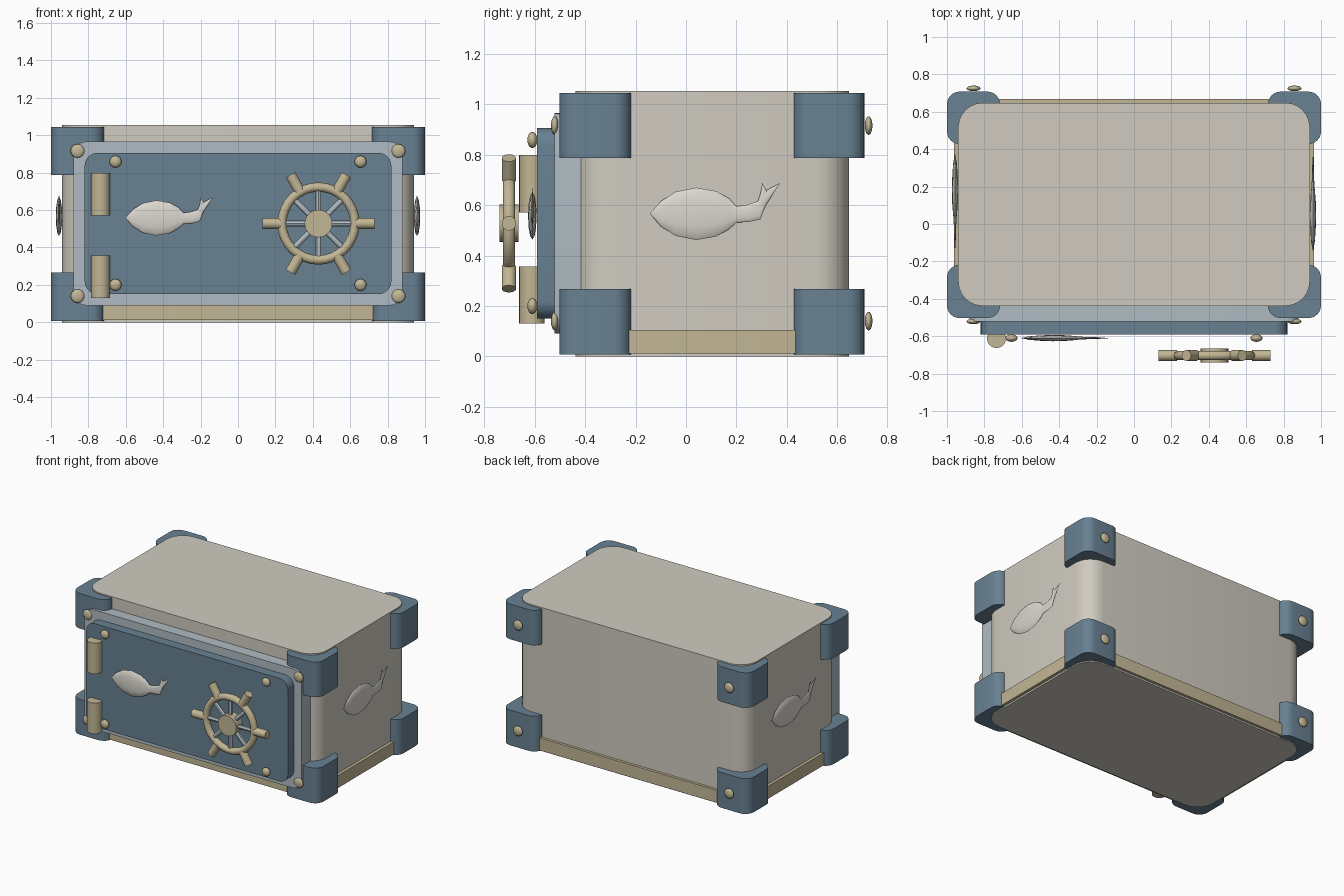
import bpy, bmesh, math
from mathutils import Matrix, Vector

if "Cube" in bpy.data.objects:
    bpy.data.objects.remove(bpy.data.objects["Cube"])


def material(name, rgb):
    m = bpy.data.materials.new(name)
    m.diffuse_color = (*rgb, 1)
    m.use_nodes = True
    m.node_tree.nodes["Principled BSDF"].inputs["Base Color"].default_value = m.diffuse_color
    return m


CREAM = material("cream_paint", (0.63, 0.60, 0.53))
PALE = material("pale_metal", (0.70, 0.68, 0.62))
BLUE = material("blue_steel", (0.14, 0.22, 0.29))
LIGHT = material("light_steel", (0.43, 0.50, 0.54))
BRASS = material("brass", (0.54, 0.47, 0.30))


def finish(name, bm, mat, angle=30):
    bmesh.ops.recalc_face_normals(bm, faces=bm.faces)
    me = bpy.data.meshes.new(name)
    bm.to_mesh(me)
    bm.free()
    me.materials.append(mat)
    ob = bpy.data.objects.new(name, me)
    bpy.context.collection.objects.link(ob)
    bpy.context.view_layer.objects.active = ob
    ob.select_set(True)
    bpy.ops.object.shade_smooth_by_angle(angle=math.radians(angle))
    ob.select_set(False)
    return ob


def slab(name, u, v, w, r, mat, upright=False, steps=6):
    """Rounded rectangle u x v, extruded over w (along z, or along y if upright)."""
    bm = bmesh.new()
    pts = []
    for k, (cu, cv) in enumerate([(u[1] - r, v[1] - r), (u[0] + r, v[1] - r),
                                  (u[0] + r, v[0] + r), (u[1] - r, v[0] + r)]):
        for i in range(steps + 1):
            a = math.pi / 2 * (k + i / steps)
            pts.append((cu + r * math.cos(a), cv + r * math.sin(a)))
    place = (lambda p, h: (p[0], h, p[1])) if upright else (lambda p, h: (p[0], p[1], h))
    lo, hi = [[bm.verts.new(place(p, h)) for p in pts] for h in w]
    bm.faces.new(lo)
    bm.faces.new(hi)
    n = len(pts)
    for i in range(n):
        j = (i + 1) % n
        bm.faces.new((lo[i], lo[j], hi[j], hi[i]))
    return finish(name, bm, mat)


def rod(name, p, q, r, mat, seg=20):
    p, q = Vector(p), Vector(q)
    d = q - p
    bm = bmesh.new()
    mx = Matrix.Translation((p + q) / 2) @ d.to_track_quat('Z', 'Y').to_matrix().to_4x4()
    bmesh.ops.create_cone(bm, cap_ends=True, segments=seg, radius1=r, radius2=r,
                          depth=d.length, matrix=mx)
    return finish(name, bm, mat)


def bolt(name, x, y, z, r, h):
    bm = bmesh.new()
    mx = (Matrix.Translation((x, y, z)) @ Matrix.Rotation(math.pi / 2, 4, 'X')
          @ Matrix.Diagonal((r, r, h, 1)))
    bmesh.ops.create_uvsphere(bm, u_segments=16, v_segments=10, radius=1, matrix=mx)
    return finish(name, bm, BRASS, 60)


def loft(bm, stations, n=12):
    """Flattened elliptical rings: (top u, top z, bottom u, bottom z, half thickness)."""
    rings = []
    for u1, z1, u0, z0, t in stations:
        ring = []
        for i in range(n):
            a = math.tau * i / n
            f = (1 + math.cos(a)) / 2
            ring.append(bm.verts.new((u0 + (u1 - u0) * f, t * math.sin(a), z0 + (z1 - z0) * f)))
        rings.append(ring)
    for a, b in zip(rings, rings[1:]):
        for i in range(n):
            j = (i + 1) % n
            bm.faces.new((a[i], a[j], b[j], b[i]))
    bm.faces.new(rings[0])
    bm.faces.new(rings[-1])


def emblem(name, loc, turn, s):
    """Thin domed fish, drawn around its own middle, facing -y."""
    bm = bmesh.new()
    body = [(-.257, .002, -.257, -.002, .001), (-.215, .05, -.215, -.05, .009),
            (-.155, .088, -.155, -.088, .014), (-.075, .104, -.075, -.104, .017),
            (.005, .09, .005, -.09, .015), (.055, .062, .055, -.062, .011),
            (.085, .03, .085, -.035, .008), (.125, .035, .135, -.032, .006),
            (.17, .05, .18, -.022, .005), (.18, .065, .202, .035, .004)]
    loft(bm, body)
    loft(bm, [(.17, .05, .198, .02, .005), (.18, .08, .207, .088, .003),
              (.188, .121, .189, .120, .0005)])
    loft(bm, [(.18, .065, .202, .035, .005), (.208, .095, .225, .07, .003),
              (.257, .122, .258, .121, .0005)])
    ob = finish(name, bm, PALE, 40)
    ob.location = loc
    ob.rotation_euler.z = turn
    ob.scale = (s, 1, s)


# Cabinet, base trim, door frame and door
slab("cabinet_body", (-.94, .94), (-.438, .648), (0, 1.054), .13, CREAM)
slab("base_trim", (-.962, .962), (-.46, .668), (.012, .104), .13, BRASS)
slab("door_frame", (-.88, .88), (.09, .966), (-.522, -.40), .07, LIGHT, True)
slab("door", (-.82, .82), (.15, .906), (-.592, -.50), .07, BLUE, True)

# Corner guards with their bolts
for sx in (-1, 1):
    side = "left" if sx < 0 else "right"
    x = tuple(sorted((sx * .716, sx)))
    for end, y, yb in (("front", (-.503, -.218), -.521), ("back", (.427, .708), .725)):
        for lvl, z, zb in (("lower", (.008, .267), .14), ("upper", (.787, 1.045), .916)):
            slab(f"{end}_{side}_{lvl}_corner_guard", x, y, z, .068, BLUE)
            bolt(f"{end}_{side}_{lvl}_guard_bolt", sx * .858, yb, zb, .037, .015)
    for lvl, zb in (("lower", .2), ("upper", .859)):
        bolt(f"door_{side}_{lvl}_bolt", sx * .655, -.61, zb, .032, .02)

# Door hinges
for lvl, z0, z1 in (("lower", .131, .357), ("upper", .572, .799)):
    rod(f"{lvl}_hinge", (-.735, -.612, z0), (-.735, -.612, z1), .051, BRASS)

# Wheel handle: rim, hub, eight spokes and six grips
C = Vector((.43, -.703, .528))


def polar(deg, r):
    a = math.radians(deg)
    return C + Vector((r * math.cos(a), 0, r * math.sin(a)))


bpy.ops.mesh.primitive_torus_add(location=C, rotation=(math.pi / 2, 0, 0), major_radius=.195,
                                 minor_radius=.025, major_segments=32, minor_segments=10)
rim = bpy.context.object
rim.name = "wheel_rim"
rim.data.materials.append(BRASS)
bpy.ops.object.shade_smooth_by_angle(angle=math.radians(60))
rim.select_set(False)
rod("wheel_hub", C + Vector((0, -.038, 0)), C + Vector((0, .038, 0)), .074, BRASS, 24)
for i in range(8):
    rod(f"wheel_spoke_{i + 1}", C, polar(45 * i, .19), .015, LIGHT, 12)
for i in range(6):
    rod(f"wheel_grip_{i + 1}", polar(60 * i, .2), polar(60 * i, .3), .029, BRASS, 14)

# Fish emblems on the door and both sides
emblem("door_emblem", (-.368, -.61, .558), 0, .905)
emblem("right_emblem", (.957, .115, .566), math.pi / 2, 1)
emblem("left_emblem", (-.957, .115, .566), -math.pi / 2, 1)
